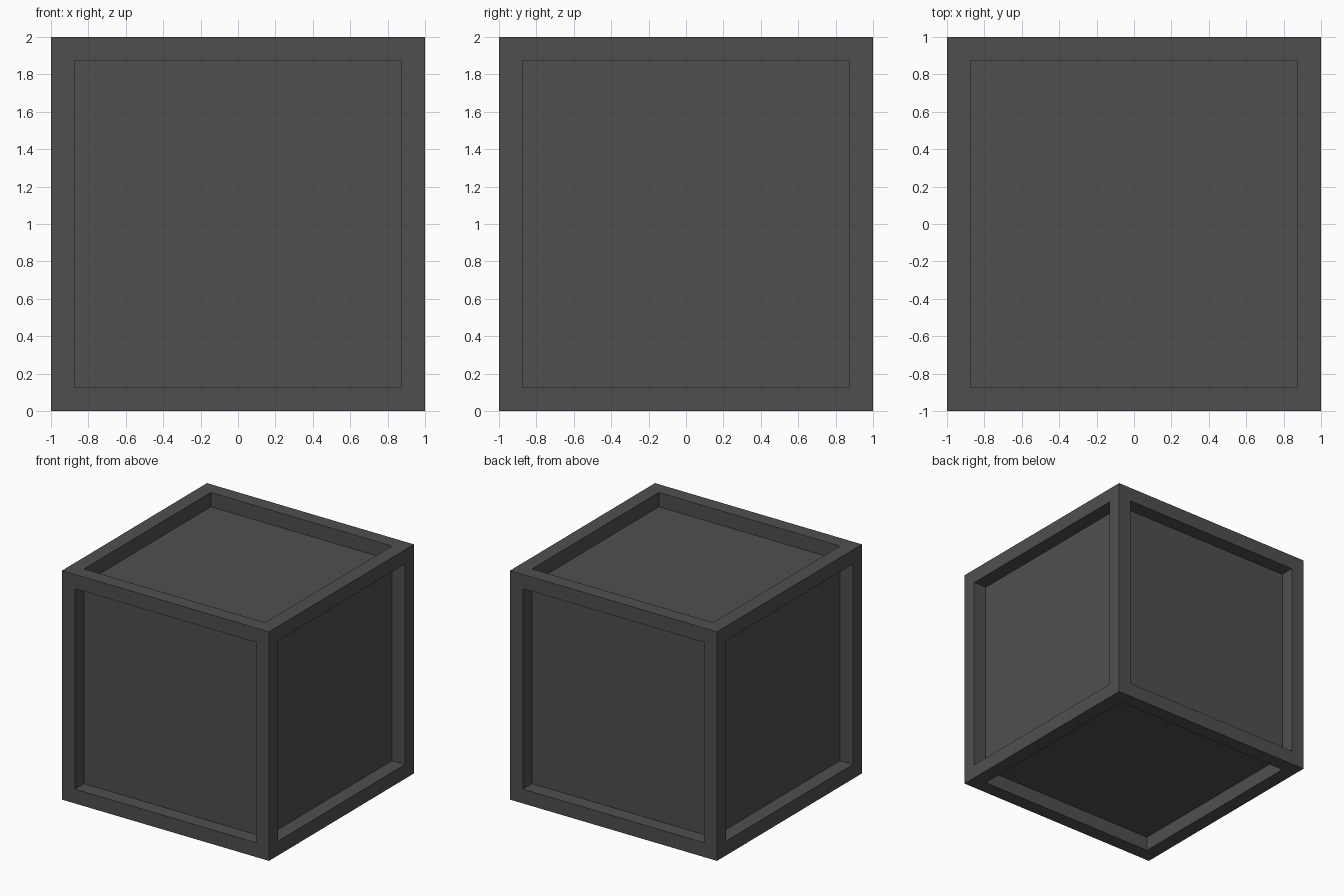
import bpy
import bmesh
from mathutils import Matrix

cube = bpy.data.objects.get("Cube")
if cube:
    bpy.data.objects.remove(cube, do_unlink=True)

SIZE = 2.0      # outer edge length
RIM = 0.125     # width of the frame bars
RECESS = 0.125  # depth of the sunken panels

# Single dark grey
grey = bpy.data.materials.new("dark_grey")
color = (0.078, 0.078, 0.078, 1.0)
grey.diffuse_color = color
grey.use_nodes = True
bsdf = next(n for n in grey.node_tree.nodes if n.type == 'BSDF_PRINCIPLED')
bsdf.inputs["Base Color"].default_value = color

# Crate: a cube standing on the ground with all six sides inset and sunk
bm = bmesh.new()
bmesh.ops.create_cube(bm, size=SIZE, matrix=Matrix.Translation((0, 0, SIZE / 2)))
bm.normal_update()
bmesh.ops.inset_individual(bm, faces=bm.faces[:], thickness=RIM, use_even_offset=True)
bm.normal_update()

# Sink each centre panel straight inwards, leaving square frame bars
centre = [f for f in bm.faces
          if max(abs(c) for c in (f.calc_center_median().x,
                                  f.calc_center_median().y,
                                  f.calc_center_median().z - SIZE / 2)) > 0.99
          and f.calc_area() > 1.5]
bmesh.ops.inset_individual(bm, faces=centre, thickness=0.0, depth=-RECESS)

mesh = bpy.data.meshes.new("framed_crate")
bm.to_mesh(mesh)
bm.free()
mesh.materials.append(grey)
crate = bpy.data.objects.new("framed_crate", mesh)
bpy.context.collection.objects.link(crate)
